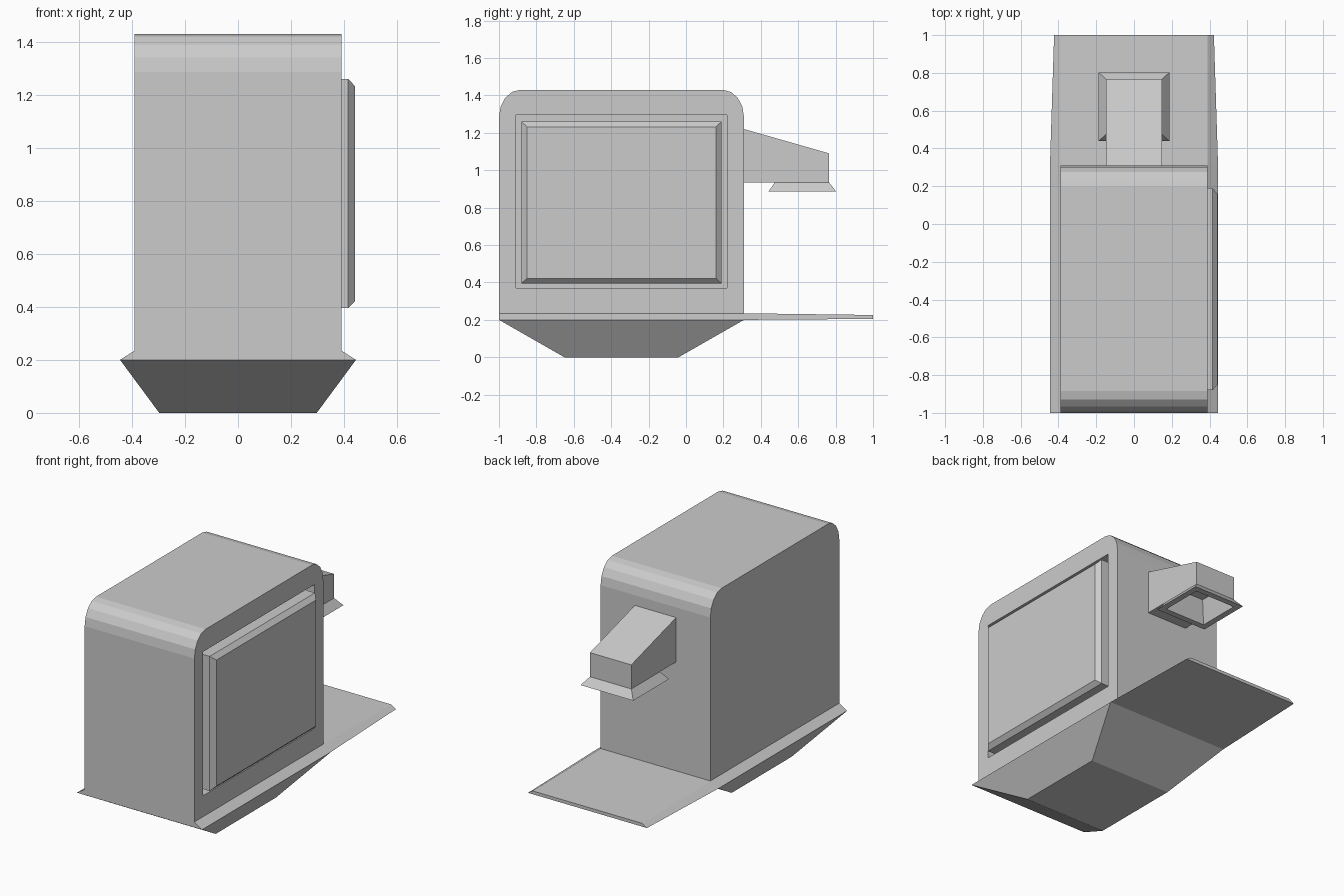
import bpy, bmesh, math
from mathutils import Vector

cube = bpy.data.objects.get("Cube")
if cube:
    bpy.data.objects.remove(cube, do_unlink=True)

grey = bpy.data.materials.new("light grey")
grey.use_nodes = True
grey.diffuse_color = (0.6, 0.6, 0.6, 1)
grey.node_tree.nodes["Principled BSDF"].inputs["Base Color"].default_value = grey.diffuse_color


def finish(name, bm):
    bmesh.ops.recalc_face_normals(bm, faces=bm.faces)
    mesh = bpy.data.meshes.new(name)
    bm.to_mesh(mesh)
    bm.free()
    mesh.materials.append(grey)
    obj = bpy.data.objects.new(name, mesh)
    bpy.context.collection.objects.link(obj)
    return obj


def loft(rings):
    """Join matching loops of points into a capped solid."""
    bm = bmesh.new()
    loops = [[bm.verts.new(p) for p in ring] for ring in rings]
    n = len(loops[0])
    for a, b in zip(loops, loops[1:]):
        for i in range(n):
            j = (i + 1) % n
            bm.faces.new((a[i], a[j], b[j], b[i]))
    bm.faces.new(loops[0])
    bm.faces.new(loops[-1])
    return bm


def side_rect(x, y0, y1, z0, z1):
    return [(x, y0, z0), (x, y1, z0), (x, y1, z1), (x, y0, z1)]


def lower_face(bm, y):
    """The downward facing face whose centre is closest to y."""
    bm.normal_update()
    bmesh.ops.recalc_face_normals(bm, faces=bm.faces)
    faces = [f for f in bm.faces if f.normal.z < -0.9]
    return min(faces, key=lambda f: abs(f.calc_center_median().y - y))


def extrude_to(bm, face, rect):
    """Extrude a face and fit the new end to x half width, y range and height."""
    half, y0, y1, z = rect
    mid = face.calc_center_median()
    new = bmesh.ops.extrude_face_region(bm, geom=[face])["geom"]
    bmesh.ops.delete(bm, geom=[face], context='FACES_ONLY')
    for v in [g for g in new if isinstance(g, bmesh.types.BMVert)]:
        v.co = Vector((math.copysign(half, v.co.x), y1 if v.co.y > mid.y else y0, z))
    return next(g for g in new if isinstance(g, bmesh.types.BMFace))


# Body: arched side profile swept across the width
FRONT, BACK, FLOOR, TOP = -1.0, 0.31, 0.235, 1.43
RY, RZ, STEPS = 0.115, 0.145, 4
profile = [(FRONT, FLOOR), (BACK, FLOOR)]
for cy, start in ((BACK - RY, 0), (FRONT + RY, 90)):
    for i in range(STEPS + 1):
        a = math.radians(start + 90 * i / STEPS)
        profile.append((cy + RY * math.cos(a), TOP - RZ + RZ * math.sin(a)))
body = finish("body", loft([[(x, y, z) for y, z in profile] for x in (-0.39, 0.39)]))

# Recess around the door
cutter = finish("recess_cutter", loft([side_rect(x, -0.91, 0.22, 0.37, 1.295) for x in (0.32, 0.5)]))
cutter.hide_render = True
cut = body.modifiers.new("recess", 'BOOLEAN')
cut.operation, cut.solver, cut.object = 'DIFFERENCE', 'EXACT', cutter
bpy.context.view_layer.objects.active = body
bpy.ops.object.modifier_apply(modifier=cut.name)
bpy.data.objects.remove(cutter, do_unlink=True)

# Door with a bevelled rim
finish("door", loft([
    side_rect(0.31, -0.88, 0.19, 0.395, 1.26),
    side_rect(0.415, -0.88, 0.19, 0.395, 1.26),
    side_rect(0.442, -0.85, 0.16, 0.422, 1.232)]))

# Deck with sloped edges, and a tapered foot beneath the body
deck = loft([[(-w, y, z0), (w, y, z0), (0.39, y, z1), (-0.39, y, z1)]
             for y, w, z0, z1 in ((FRONT, 0.445, 0.2, FLOOR),
                                  (BACK, 0.445, 0.2, FLOOR),
                                  (1.0, 0.423, 0.205, 0.226))])
extrude_to(deck, lower_face(deck, -0.35), (0.297, -0.65, -0.04, 0))
finish("deck_and_foot", deck)

# Spout with a flared, hollow outlet
spout = loft([[(-0.147, y, 0.935), (0.147, y, 0.935), (0.147, y, z), (-0.147, y, z)]
              for y, z in ((BACK, 1.22), (0.475, 1.173), (0.765, 1.09))])
outlet = extrude_to(spout, lower_face(spout, 0.62), (0.187, 0.44, 0.803, 0.885))
rim = extrude_to(spout, outlet, (0.147, 0.48, 0.763, 0.885))
extrude_to(spout, rim, (0.11, 0.515, 0.73, 1.03))
finish("spout", spout)
